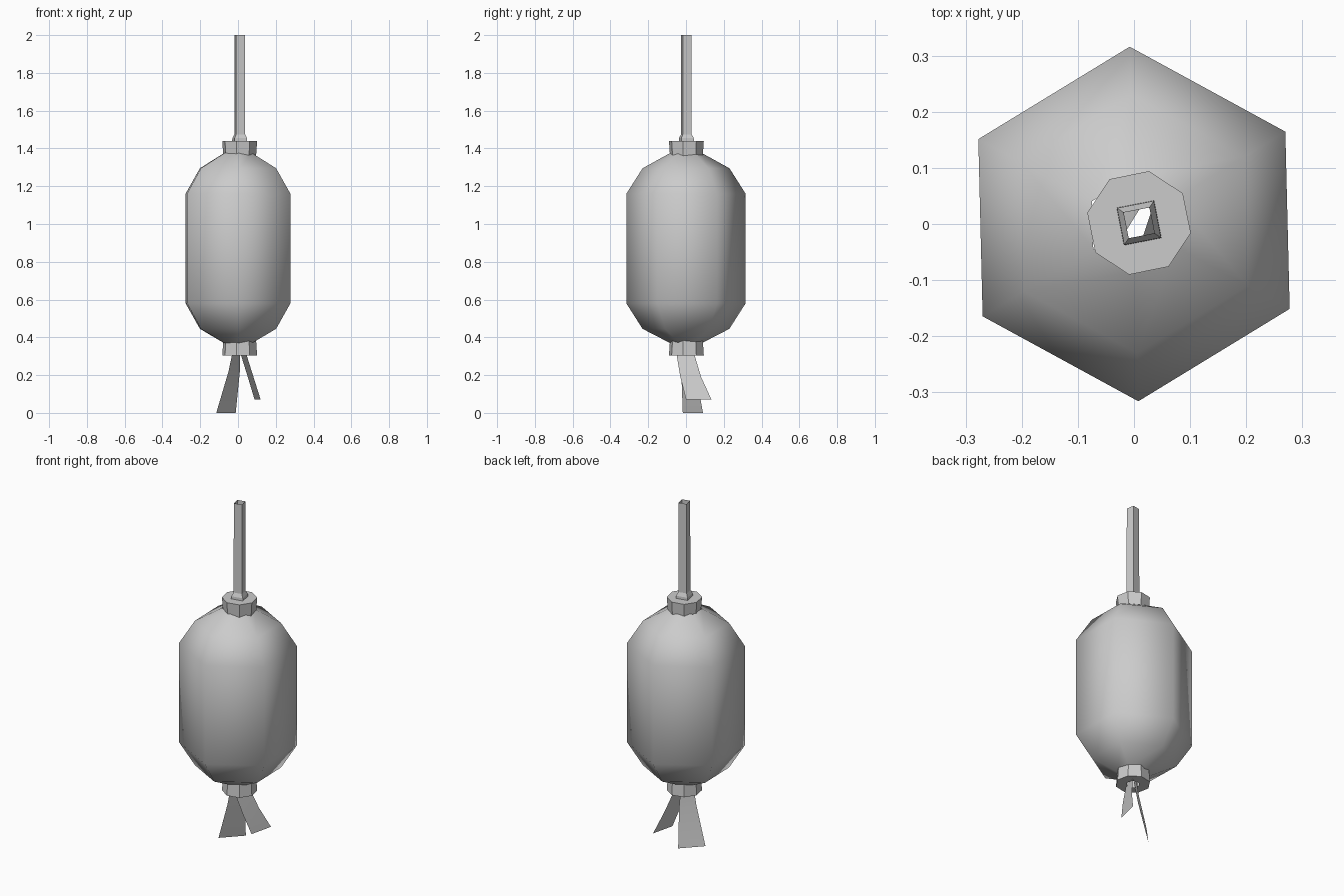
import bpy, bmesh, math

if "Cube" in bpy.data.objects:
    bpy.data.objects.remove(bpy.data.objects["Cube"])


def add_object(name, verts, faces, smooth=False):
    mesh = bpy.data.meshes.new(name)
    mesh.from_pydata(verts, [], faces)
    bm = bmesh.new()
    bm.from_mesh(mesh)
    bmesh.ops.recalc_face_normals(bm, faces=bm.faces)
    for f in bm.faces:
        f.smooth = smooth
    bm.to_mesh(mesh)
    bm.free()
    obj = bpy.data.objects.new(name, mesh)
    bpy.context.collection.objects.link(obj)
    return obj


def lathe(name, profile, sides, angle, center=(0, 0), smooth=False):
    """Spin (radius, z) points into an open low-poly shell."""
    verts = []
    for r, z in profile:
        for i in range(sides):
            a = math.radians(angle) + math.tau * i / sides
            verts.append((center[0] + r * math.cos(a), center[1] + r * math.sin(a), z))
    faces = []
    for k in range(len(profile) - 1):
        for i in range(sides):
            j = (i + 1) % sides
            faces.append((k * sides + i, k * sides + j,
                          (k + 1) * sides + j, (k + 1) * sides + i))
    return add_object(name, verts, faces, smooth)


def ribbon(name, rows):
    """Flat strip from rows of left and right edge points."""
    verts = [p for row in rows for p in row]
    faces = [(2 * i, 2 * i + 1, 2 * i + 3, 2 * i + 2) for i in range(len(rows) - 1)]
    return add_object(name, verts, faces, True)


AXIS = (0.009, 0.002)

# Six-sided paper body
lathe("lantern_body",
      [(0.085, 0.37), (0.23, 0.445), (0.316, 0.58),
       (0.316, 1.16), (0.23, 1.295), (0.085, 1.375)], 6, 31.4, smooth=True)

# Eight-sided end caps
lathe("top_cap", [(0.088, 1.355), (0.094, 1.44), (0.035, 1.44)], 8, 34, AXIS)
lathe("bottom_cap", [(0.088, 0.39), (0.094, 0.305), (0.035, 0.305)], 8, 34, AXIS)

# Square hanging rod with flared foot, open at the top
lathe("hanging_rod", [(0.048, 1.44), (0.047, 1.455), (0.034, 1.475), (0.033, 2.0)],
      4, 56, AXIS)

# Two ribbon tails
ribbon("long_tail", [((-0.025, -0.03, 0.34), (0.012, 0.03, 0.34)),
                     ((-0.05, -0.025, 0.22), (0.01, 0.05, 0.22)),
                     ((-0.115, -0.017, 0.0), (-0.012, 0.09, 0.0))])
ribbon("short_tail", [((0.005, -0.055, 0.34), (0.035, 0.035, 0.34)),
                      ((0.052, -0.03, 0.19), (0.082, 0.08, 0.19)),
                      ((0.088, 0.0, 0.07), (0.12, 0.135, 0.07))])
